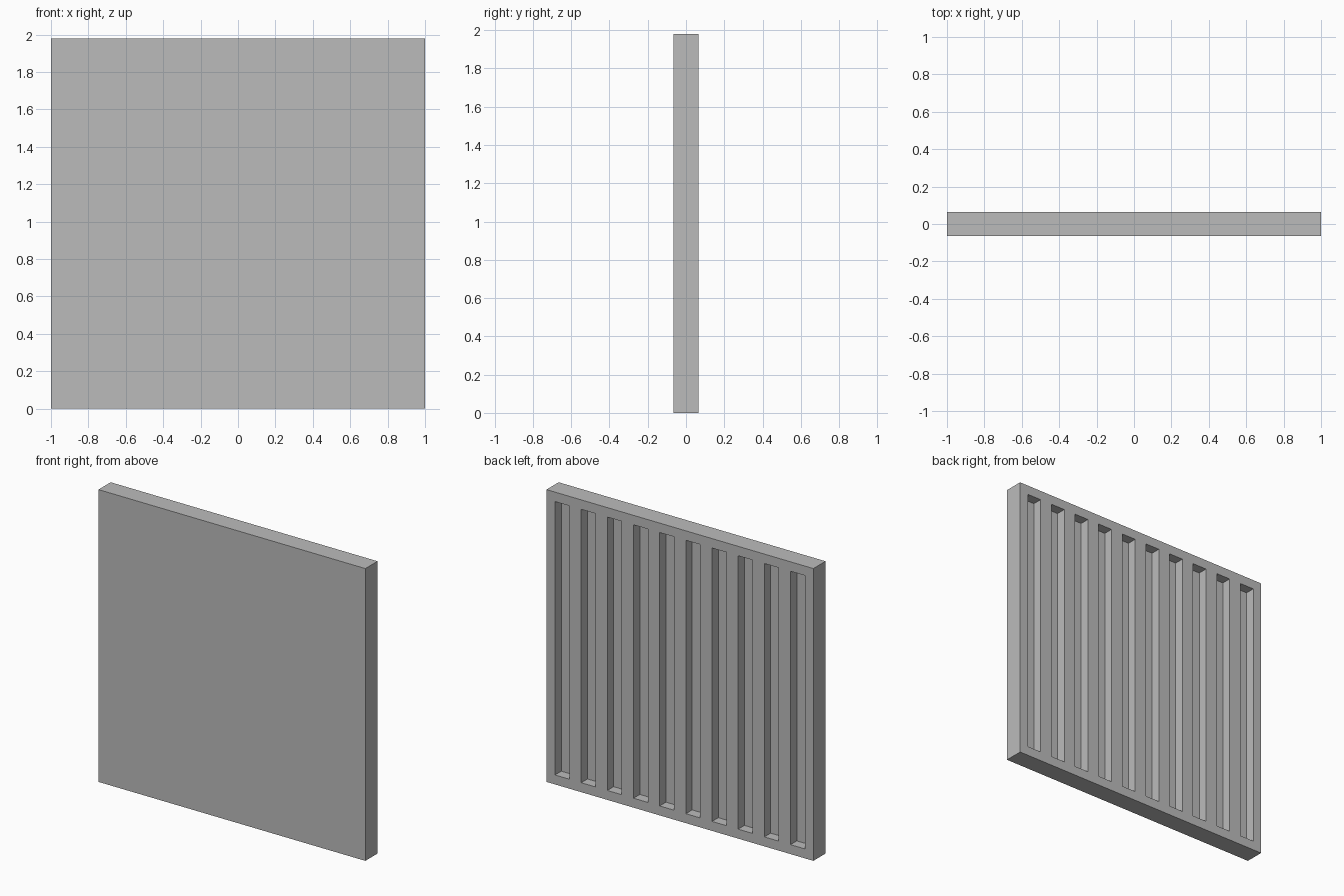
import bpy
import bmesh
from mathutils import Vector

if "Cube" in bpy.data.objects:
    bpy.data.objects.remove(bpy.data.objects["Cube"], do_unlink=True)

WIDTH, THICK, HEIGHT = 2.0, 0.13, 1.98
BORDER = 0.064
SLOTS = 10
SLOT_W = 0.107
SLOT_DEPTH = 0.067
PITCH = (WIDTH - 2 * BORDER - SLOT_W) / (SLOTS - 1)

# Plain grey material
grey = bpy.data.materials.new("plain_grey")
grey.use_nodes = True
colour = (0.5, 0.5, 0.5, 1)
grey.diffuse_color = colour
grey.node_tree.nodes["Principled BSDF"].inputs["Base Color"].default_value = colour

# Solid panel
bm = bmesh.new()
bmesh.ops.create_cube(bm, size=1)
bmesh.ops.scale(bm, vec=(WIDTH, THICK, HEIGHT), verts=bm.verts)
bmesh.ops.translate(bm, vec=(0, 0, HEIGHT / 2), verts=bm.verts)


def cut(point, normal):
    """Slice all faces of the panel along a plane."""
    bmesh.ops.bisect_plane(bm, geom=bm.verts[:] + bm.edges[:] + bm.faces[:],
                           plane_co=point, plane_no=normal)


# Cut lines that outline the slots
starts = [-WIDTH / 2 + BORDER + i * PITCH for i in range(SLOTS)]
for x in starts:
    cut(Vector((x, 0, 0)), Vector((1, 0, 0)))
    cut(Vector((x + SLOT_W, 0, 0)), Vector((1, 0, 0)))
for z in (BORDER, HEIGHT - BORDER):
    cut(Vector((0, 0, z)), Vector((0, 0, 1)))


def is_slot(face):
    c = face.calc_center_median()
    return (face.normal.y > 0.9 and BORDER < c.z < HEIGHT - BORDER
            and any(x < c.x < x + SLOT_W for x in starts))


# Sink the slots into the back
bm.normal_update()
slots = [f for f in bm.faces if is_slot(f)]
bmesh.ops.inset_individual(bm, faces=slots, thickness=0, depth=-SLOT_DEPTH)
bm.normal_update()

mesh = bpy.data.meshes.new("slotted_panel")
bm.to_mesh(mesh)
bm.free()
mesh.materials.append(grey)
panel = bpy.data.objects.new("slotted_panel", mesh)
bpy.context.collection.objects.link(panel)
